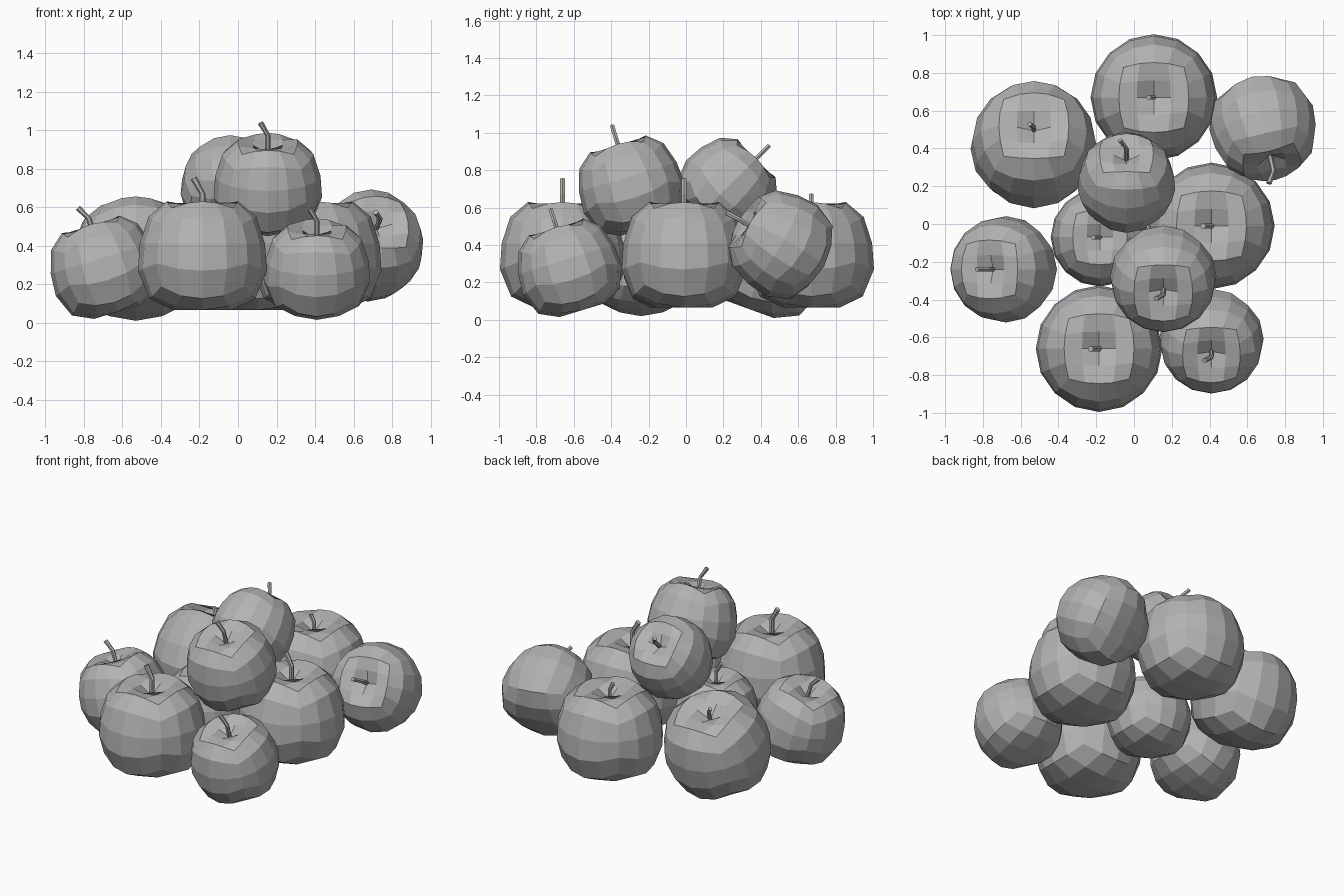
import bpy, bmesh
from math import tan, pi, radians, acos, sin, cos, hypot
from mathutils import Matrix, Vector

cube = bpy.data.objects.get("Cube")
if cube:
    bpy.data.objects.remove(cube, do_unlink=True)


def material(name, rgb):
    m = bpy.data.materials.new(name)
    m.use_nodes = True
    m.diffuse_color = (*rgb, 1)
    m.node_tree.nodes["Principled BSDF"].inputs["Base Color"].default_value = (*rgb, 1)
    return m


grey = material("plain_grey", (0.45, 0.45, 0.45))

# Fruit profile from crown dimple to base: radius and height, every 22.5 degrees
PROFILE = [(0, .55), (.09, .605), (.185, .63), (.28, .55), (.325, .41),
           (.335, .27), (.275, .125), (.15, .065), (0, .065)]


def profile_at(angle):
    t = min(angle / (pi / 8), len(PROFILE) - 1.001)
    i = int(t)
    f = t - i
    (r0, z0), (r1, z1) = PROFILE[i], PROFILE[i + 1]
    return r0 + (r1 - r0) * f, z0 + (z1 - z0) * f


def add_object(name, bm):
    mesh = bpy.data.meshes.new(name)
    bmesh.ops.recalc_face_normals(bm, faces=bm.faces)
    bm.to_mesh(mesh)
    bm.free()
    mesh.materials.append(grey)
    bpy.context.collection.objects.link(bpy.data.objects.new(name, mesh))


def fruit_body():
    # Rounded grid cube reshaped by the profile
    bm = bmesh.new()
    bmesh.ops.create_cube(bm, size=2)
    bmesh.ops.subdivide_edges(bm, edges=bm.edges[:], cuts=3, use_grid_fill=True)
    for v in bm.verts:
        d = Vector([tan(c * pi / 4) for c in v.co]).normalized()
        r, z = profile_at(acos(max(-1, min(1, d.z))))
        flat = hypot(d.x, d.y)
        k = r / flat if flat > 1e-4 else 0
        v.co = (d.x * k, d.y * k, z)
    return bm


def fruit_stem(length):
    # Six-sided stalk with a kink towards its tip
    bm = bmesh.new()
    path = [(0, .53), (0, .55 + .12 * length), (-.045 * length, .55 + .2 * length)]
    radius = .016 * (.5 + .5 * length)
    rings = []
    for x, z in path:
        rings.append([bm.verts.new((x + radius * cos(a * pi / 3), radius * sin(a * pi / 3),
                                    z + (radius * .5 * cos(a * pi / 3) if x else 0)))
                      for a in range(6)])
    for low, high in zip(rings, rings[1:]):
        for a in range(6):
            b = (a + 1) % 6
            bm.faces.new((low[a], low[b], high[b], high[a]))
    bm.faces.new(rings[0][::-1])
    bm.faces.new(rings[-1])
    return bm


def add_fruit(name, x, y, base, scale, pitch=0, roll=0, yaw=0, stem=1):
    # pitch leans the crown to the front, roll leans it to -x
    turn = (Matrix.Rotation(radians(yaw), 4, 'Z') @ Matrix.Rotation(radians(pitch), 4, 'X')
            @ Matrix.Rotation(radians(-roll), 4, 'Y') @ Matrix.Scale(scale, 4))
    body, stalk = fruit_body(), fruit_stem(stem)
    for bm in (body, stalk):
        bm.transform(turn)
    # Move the pair so the body is centred on (x, y) and rests at its base height
    axes = [[v.co[i] for v in body.verts] for i in range(3)]
    shift = Vector((x - (min(axes[0]) + max(axes[0])) / 2,
                    y - (min(axes[1]) + max(axes[1])) / 2, base - min(axes[2])))
    for bm, part in ((body, "fruit"), (stalk, "stem")):
        bm.transform(Matrix.Translation(shift))
        add_object(f"{name}_{part}", bm)


# Lower layer
add_fruit("front", -.185, -.66, .065, 1)
add_fruit("right", .41, -.01, .065, 1)
add_fruit("middle", -.18, -.07, .065, .78)
add_fruit("back", .105, .67, .065, 1, stem=.6)
add_fruit("back_left", -.53, .42, .01, 1, pitch=-20, stem=.5)
add_fruit("left", -.69, -.24, .02, .84, roll=17)
add_fruit("front_right", .41, -.62, .015, .825, pitch=17)

# Upper layer and the leaning fruit
add_fruit("back_right", .68, .505, .11, .84, pitch=60, yaw=13)
add_fruit("top_back", -.04, .22, .44, .77, pitch=-45)
add_fruit("top_front", .155, -.29, .45, .84, pitch=17)
